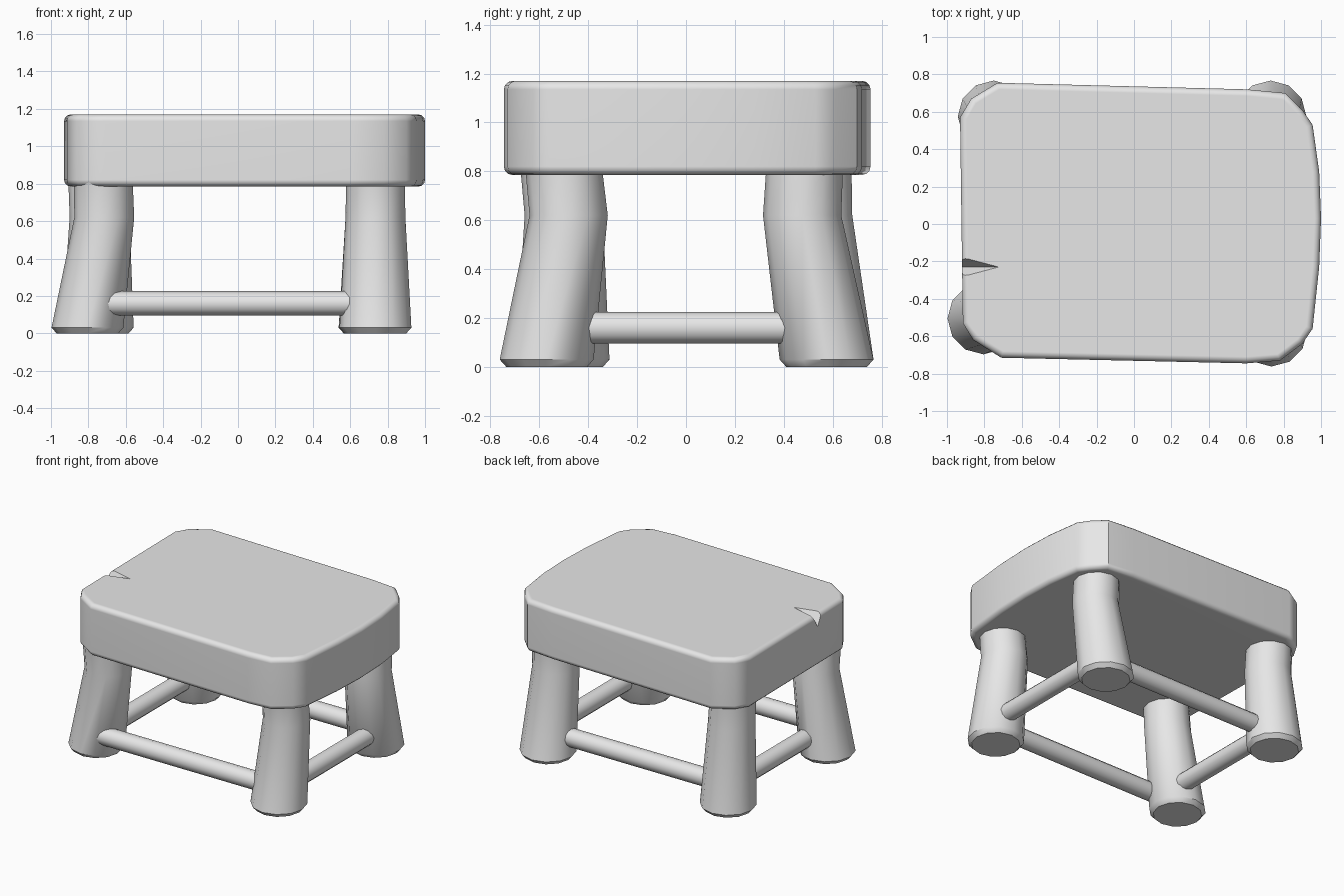
import bpy, bmesh, math
from mathutils import Vector

cube = bpy.data.objects.get("Cube")
if cube:
    bpy.data.objects.remove(cube, do_unlink=True)

grey = bpy.data.materials.new("plain grey")
grey.use_nodes = True
grey.diffuse_color = (0.8, 0.8, 0.8, 1)
grey.node_tree.nodes["Principled BSDF"].inputs["Base Color"].default_value = (0.8, 0.8, 0.8, 1)


def make_object(name, bm):
    bmesh.ops.recalc_face_normals(bm, faces=bm.faces)
    mesh = bpy.data.meshes.new(name)
    bm.to_mesh(mesh)
    bm.free()
    mesh.materials.append(grey)
    obj = bpy.data.objects.new(name, mesh)
    bpy.context.collection.objects.link(obj)
    return obj


def smooth(obj, degrees=40):
    bpy.ops.object.select_all(action='DESELECT')
    obj.select_set(True)
    bpy.context.view_layer.objects.active = obj
    bpy.ops.object.shade_smooth_by_angle(angle=math.radians(degrees))


def loft(name, rings, sides=12):
    """Join round horizontal rings, each given as (centre x, centre y, z, radius)."""
    bm = bmesh.new()
    loops = []
    for x, y, z, r in rings:
        angles = [2 * math.pi * i / sides for i in range(sides)]
        loops.append([bm.verts.new((x + r * math.cos(a), y + r * math.sin(a), z)) for a in angles])
    for low, high in zip(loops, loops[1:]):
        for i in range(sides):
            j = (i + 1) % sides
            bm.faces.new((low[i], low[j], high[j], high[i]))
    bm.faces.new(loops[0])
    bm.faces.new(loops[-1])
    obj = make_object(name, bm)
    smooth(obj)
    return obj


def rod(name, start, end, radius):
    start, end = Vector(start), Vector(end)
    bm = bmesh.new()
    bmesh.ops.create_cone(bm, cap_ends=True, segments=12, radius1=radius, radius2=radius,
                          depth=(end - start).length)
    obj = make_object(name, bm)
    obj.location = (start + end) / 2
    obj.rotation_euler = (end - start).to_track_quat('Z', 'Y').to_euler()
    smooth(obj)
    return obj


# Seat slab: uneven outline, extruded, with rounded rims
outline = [(-0.93, 0.57), (-0.87, 0.67), (-0.73, 0.755), (0.6, 0.72), (0.81, 0.70),
           (0.90, 0.61), (0.955, 0.53), (0.99, 0.28), (1.0, 0.03), (0.99, -0.23),
           (0.955, -0.56), (0.90, -0.64), (0.78, -0.73), (0.6, -0.745),
           (-0.71, -0.715), (-0.86, -0.62), (-0.915, -0.53)]
SEAT_LOW, SEAT_TOP = 0.785, 1.17
bm = bmesh.new()
base = bm.faces.new([bm.verts.new((x, y, SEAT_LOW)) for x, y in outline])
grown = bmesh.ops.extrude_face_region(bm, geom=[base], use_keep_orig=True)
for v in grown["geom"]:
    if isinstance(v, bmesh.types.BMVert):
        v.co.z = SEAT_TOP
rims = [e for e in bm.edges if abs(e.verts[0].co.z - e.verts[1].co.z) < 0.01]
bmesh.ops.recalc_face_normals(bm, faces=bm.faces)
bmesh.ops.bevel(bm, geom=rims, offset=0.035, segments=3, profile=0.5, affect='EDGES')
seat = make_object("seat", bm)

# Wedge-shaped chip in the seat's side rim
bm = bmesh.new()
for co in [(-1.0, -0.14, 1.2), (-1.0, -0.32, 1.2), (-1.0, -0.23, 1.04), (-0.66, -0.23, 1.2)]:
    bm.verts.new(co)
bmesh.ops.convex_hull(bm, input=bm.verts)
chip = make_object("chip_cutter", bm)
chip.hide_render = True
cut = seat.modifiers.new("chip", 'BOOLEAN')
cut.operation = 'DIFFERENCE'
cut.solver = 'EXACT'
cut.object = chip
smooth(seat)
bpy.ops.object.modifier_apply(modifier=cut.name)
bpy.data.objects.remove(chip, do_unlink=True)
smooth(seat, 35)
weighted = seat.modifiers.new("even shading", 'WEIGHTED_NORMAL')
weighted.keep_sharp = True

# Bent legs: foot centre, then knee and top centres
legs = {
    "front_right_leg": ((-0.805, -0.505), (-0.715, -0.50), (-0.72, -0.52)),
    "front_left_leg": ((0.735, -0.57), (0.735, -0.48), (0.735, -0.50)),
    "back_left_leg": ((0.73, 0.575), (0.735, 0.475), (0.735, 0.485)),
    "back_right_leg": ((-0.75, 0.575), (-0.74, 0.52), (-0.75, 0.52)),
}
for name, (foot, knee, top) in legs.items():
    loft(name, [(*foot, 0, 0.165), (*foot, 0.03, 0.192), (*knee, 0.62, 0.16), (*top, 0.81, 0.157)])

# Stretcher bars between neighbouring legs
BAR_Z, BAR_R = 0.16, 0.065
rod("front_bar", (-0.78, -0.60, BAR_Z), (0.72, -0.60, BAR_Z), BAR_R)
rod("back_bar", (-0.72, 0.55, BAR_Z), (0.72, 0.55, BAR_Z), BAR_R)
rod("left_bar", (0.77, -0.52, BAR_Z), (0.77, 0.52, BAR_Z), BAR_R)
rod("right_bar", (-0.74, -0.48, BAR_Z), (-0.74, 0.52, BAR_Z), BAR_R)
